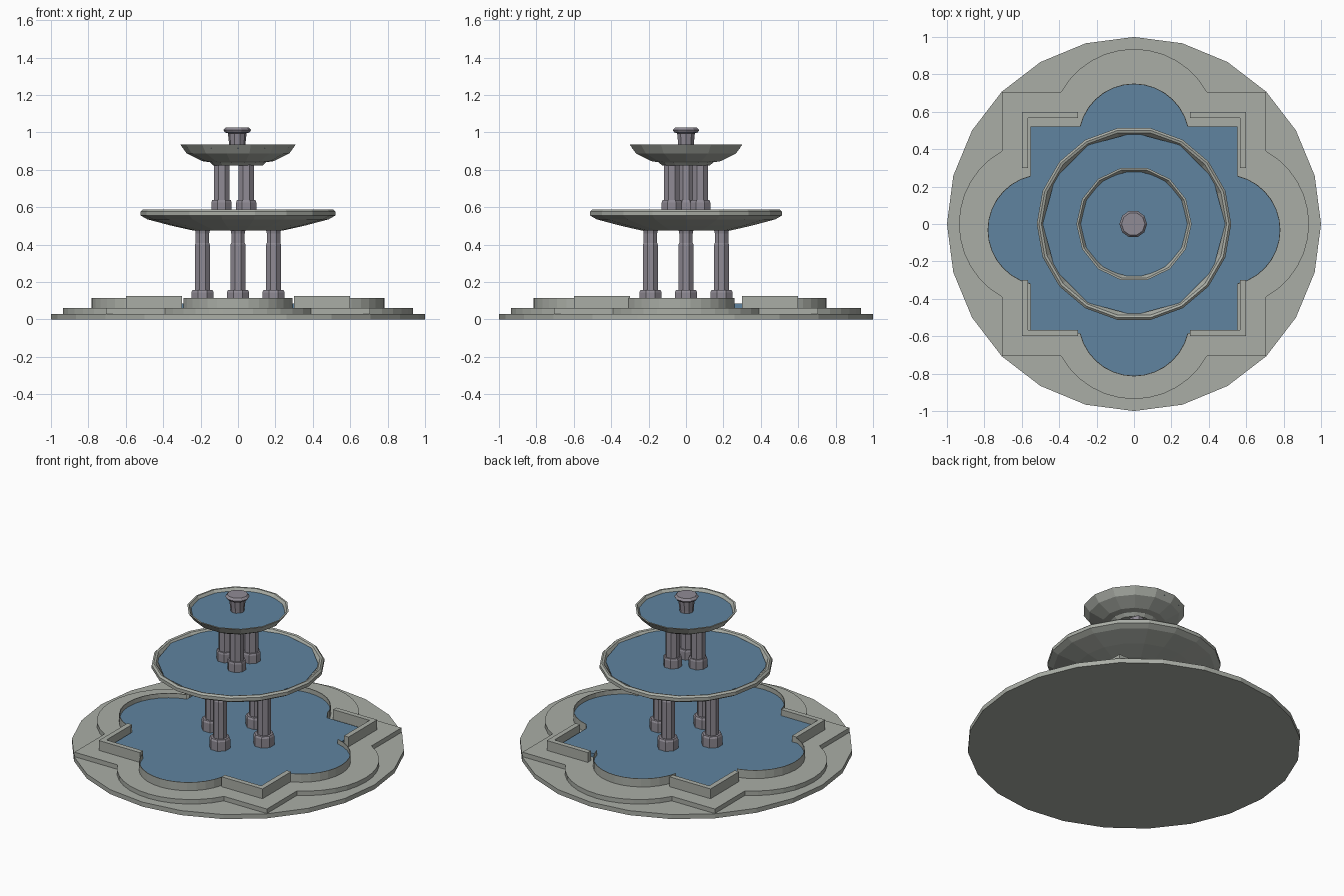
import bpy, bmesh, math
from math import sin, cos, pi

if "Cube" in bpy.data.objects:
    bpy.data.objects.remove(bpy.data.objects["Cube"])


def material(name, rgb):
    m = bpy.data.materials.new(name)
    m.diffuse_color = (*rgb, 1)
    m.use_nodes = True
    m.node_tree.nodes["Principled BSDF"].inputs["Base Color"].default_value = m.diffuse_color
    return m


STONE = material("pale stone", (0.40, 0.42, 0.38))
PILLAR = material("mauve stone", (0.28, 0.26, 0.30))
WATER = material("blue water", (0.115, 0.23, 0.35))


def finish(name, bm, mat):
    bmesh.ops.recalc_face_normals(bm, faces=bm.faces)
    me = bpy.data.meshes.new(name)
    bm.to_mesh(me)
    bm.free()
    me.materials.append(mat)
    ob = bpy.data.objects.new(name, me)
    bpy.context.collection.objects.link(ob)
    return ob


def prism(name, outline, z0, z1, mat):
    """Extrude a closed 2D outline from z0 to z1."""
    bm = bmesh.new()
    face = bm.faces.new([bm.verts.new((x, y, z0)) for x, y in outline])
    ext = bmesh.ops.extrude_face_region(bm, geom=[face], use_keep_orig=True)
    for v in ext["geom"]:
        if isinstance(v, bmesh.types.BMVert):
            v.co.z = z1
    return finish(name, bm, mat)


def lathe(name, profile, sides, mat, cx=0, cy=0, turn=0):
    """Turn a list of (radius, z) about a vertical axis; ends are capped."""
    bm = bmesh.new()
    rings = [[bm.verts.new((cx + r * cos(turn + 2 * pi * i / sides),
                            cy + r * sin(turn + 2 * pi * i / sides), z))
              for i in range(sides)] for r, z in profile]
    for a, b in zip(rings, rings[1:]):
        for i in range(sides):
            j = (i + 1) % sides
            bm.faces.new((a[i], a[j], b[j], b[i]))
    bm.faces.new(rings[0])
    bm.faces.new(rings[-1])
    return finish(name, bm, mat)


def rot(x, y, k):
    a = k * pi / 2
    return (x * cos(a) - y * sin(a), x * sin(a) + y * cos(a))


def lobe_arc(s, d, r, n):
    """Arc of a lobe on the +x side of a square of half size s."""
    t = math.acos((s - d) / r)
    return [(d + r * cos(-t + 2 * t * i / n), r * sin(-t + 2 * t * i / n))
            for i in range(n + 1)]


def lobed_outline(s, d, r, n=12, dy=0):
    pts = []
    for k in range(4):
        pts += [rot(x, y, k) for x, y in lobe_arc(s, d, r, n) + [(s, s)]]
    return [(x, y + dy) for x, y in pts]


# Round base and lobed step
lathe("base_disc", [(1, 0), (1, 0.03)], 24, STONE)
prism("lobed_step", lobed_outline(0.705, 0.49, 0.446), 0.03, 0.06, STONE)

# Pool water and thin curved walls, set slightly to the front
DY = -0.032
prism("pool_water", lobed_outline(0.553, 0.485, 0.295, 14, DY), 0.06, 0.085, WATER)
for k in range(4):
    outer = lobe_arc(0.553, 0.485, 0.298, 14)
    inner = lobe_arc(0.553, 0.485, 0.294, 14)
    ring = [rot(x, y, k) for x, y in outer + inner[::-1]]
    prism("pool_lobe_wall", [(x, y + DY) for x, y in ring], 0.06, 0.115, STONE)

# L-shaped corner walls
for k in range(4):
    ell = [(0.3, 0.6), (0.6, 0.6), (0.6, 0.3), (0.567, 0.3), (0.567, 0.567), (0.3, 0.567)]
    prism("pool_corner_wall", [rot(x, y, k) for x, y in ell], 0.06, 0.125, STONE)

# Four lower columns
for k in range(4):
    x, y = rot(0.19, 0, k)
    lathe("lower_column", [(0.064, 0.06), (0.064, 0.145), (0.058, 0.157), (0.043, 0.157),
                           (0.043, 0.40), (0.039, 0.408), (0.039, 0.46), (0.045, 0.485)],
          8, PILLAR, x, y, pi / 8)

# Large bowl
lathe("large_bowl", [(0.24, 0.475), (0.36, 0.502), (0.485, 0.535), (0.52, 0.555),
                     (0.52, 0.577), (0.508, 0.588), (0.495, 0.584), (0.47, 0.55),
                     (0.24, 0.50)], 18, STONE)
lathe("large_bowl_water", [(0.488, 0.570), (0.488, 0.573)], 12, WATER)

# Three upper columns
for k in range(3):
    a = pi / 3 + k * 2 * pi / 3
    lathe("upper_column", [(0.058, 0.56), (0.058, 0.625), (0.054, 0.637), (0.045, 0.637),
                           (0.045, 0.835)], 8, PILLAR,
          0.088 * cos(a), 0.088 * sin(a), pi / 8)

# Small bowl
lathe("small_bowl", [(0.13, 0.822), (0.15, 0.84), (0.19, 0.846), (0.275, 0.888),
                     (0.308, 0.934), (0.297, 0.934), (0.27, 0.895), (0.13, 0.85)],
      14, STONE)
lathe("small_bowl_water", [(0.288, 0.914), (0.288, 0.917)], 12, WATER)

# Finial spout
lathe("finial", [(0.040, 0.86), (0.043, 0.93), (0.050, 0.995), (0.066, 1.0),
                 (0.074, 1.012), (0.062, 1.026)], 10, PILLAR, -0.004, 0, 0)
